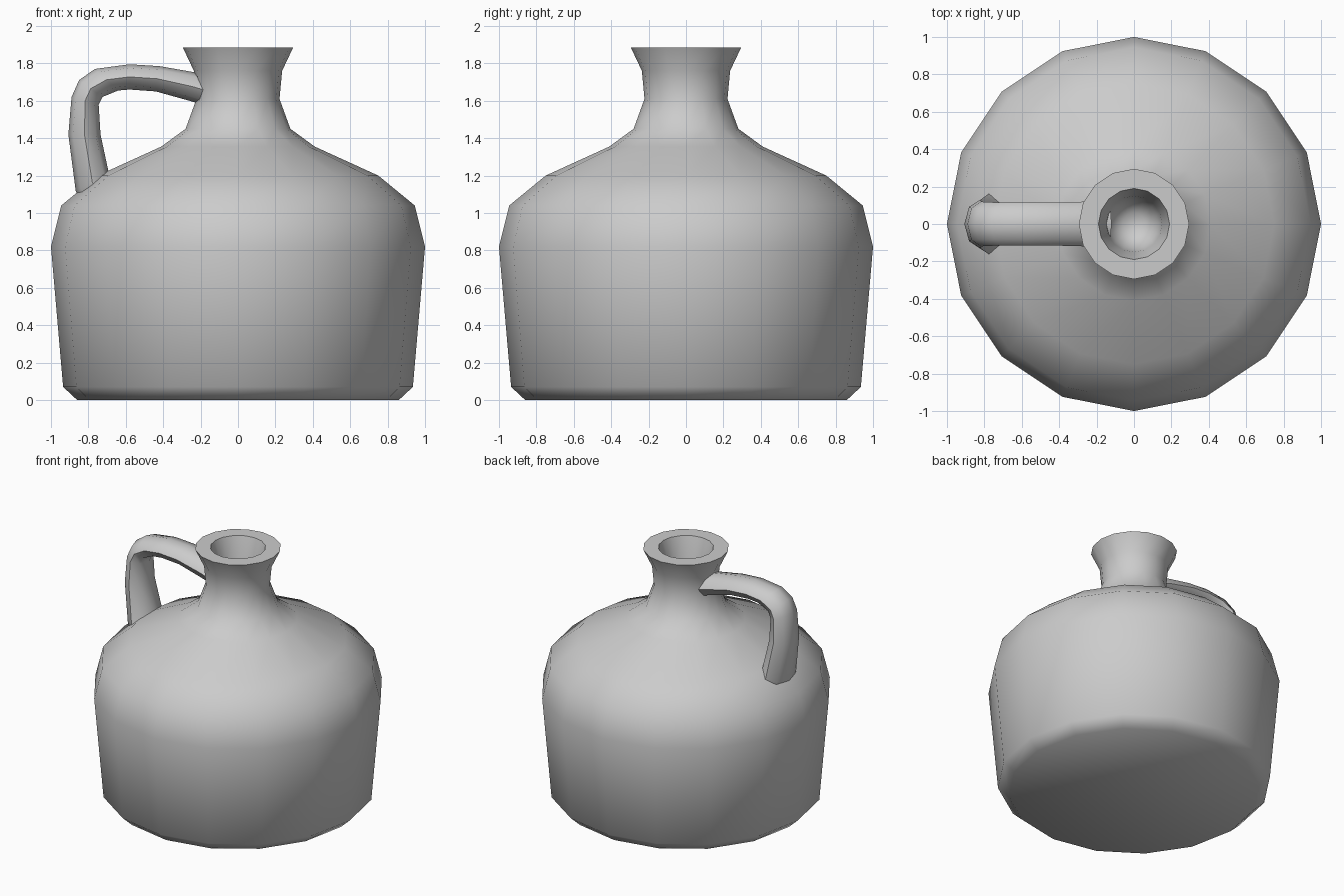
import bpy, bmesh
from math import sin, cos, pi, radians
from mathutils import Vector

cube = bpy.data.objects.get("Cube")
if cube:
    bpy.data.objects.remove(cube)

# Single clay colour
clay = bpy.data.materials.new("grey_clay")
clay.use_nodes = True
colour = (0.6, 0.6, 0.6, 1)
clay.diffuse_color = colour
clay.node_tree.nodes["Principled BSDF"].inputs["Base Color"].default_value = colour


def skin_rings(name, rings):
    """Bridge a list of point rings, cap both ends and shade smoothly."""
    bm = bmesh.new()
    loops = [[bm.verts.new(p) for p in ring] for ring in rings]
    n = len(loops[0])
    for a, b in zip(loops, loops[1:]):
        for i in range(n):
            j = (i + 1) % n
            bm.faces.new((a[i], a[j], b[j], b[i]))
    bm.faces.new(loops[0][::-1])
    bm.faces.new(loops[-1])
    bmesh.ops.recalc_face_normals(bm, faces=bm.faces)
    mesh = bpy.data.meshes.new(name)
    bm.to_mesh(mesh)
    bm.free()
    mesh.materials.append(clay)
    obj = bpy.data.objects.new(name, mesh)
    bpy.context.collection.objects.link(obj)
    bpy.ops.object.select_all(action="DESELECT")
    obj.select_set(True)
    bpy.context.view_layer.objects.active = obj
    bpy.ops.object.shade_smooth_by_angle(angle=radians(62))
    return obj


# Jug body: (radius, height) from the base, over the rim and into the neck
profile = [(0.86, 0), (0.935, 0.07), (1, 0.82), (0.945, 1.04), (0.75, 1.2),
           (0.41, 1.355), (0.28, 1.45), (0.222, 1.61), (0.236, 1.76),
           (0.295, 1.885), (0.19, 1.885), (0.15, 1.74), (0.13, 1.6), (0.06, 1.53)]
sides = 16
skin_rings("jug_body", [
    [(r * cos(2 * pi * i / sides), r * sin(2 * pi * i / sides), z) for i in range(sides)]
    for r, z in profile])

# Handle: outer edge (x, z), inner edge (x, z), half width
sections = [((-0.85, 1.07), (-0.67, 1.17), 0.165),
            ((-0.868, 1.12), (-0.69, 1.21), 0.16),
            ((-0.907, 1.42), (-0.735, 1.42), 0.13),
            ((-0.89, 1.62), (-0.745, 1.58), 0.12),
            ((-0.85, 1.71), (-0.725, 1.62), 0.117),
            ((-0.765, 1.77), (-0.64, 1.655), 0.115),
            ((-0.58, 1.795), (-0.58, 1.66), 0.115),
            ((-0.42, 1.785), (-0.44, 1.65), 0.115),
            ((-0.22, 1.75), (-0.26, 1.6), 0.12),
            ((-0.12, 1.72), (-0.16, 1.57), 0.12)]
rings = []
for outer, inner, width in sections:
    a, b = Vector((outer[0], 0, outer[1])), Vector((inner[0], 0, inner[1]))
    mid, half, side = (a + b) / 2, (a - b) / 2, Vector((0, width, 0))
    rings.append([mid + half * cos(k * pi / 4) + side * sin(k * pi / 4) for k in range(8)])
skin_rings("handle", rings)
